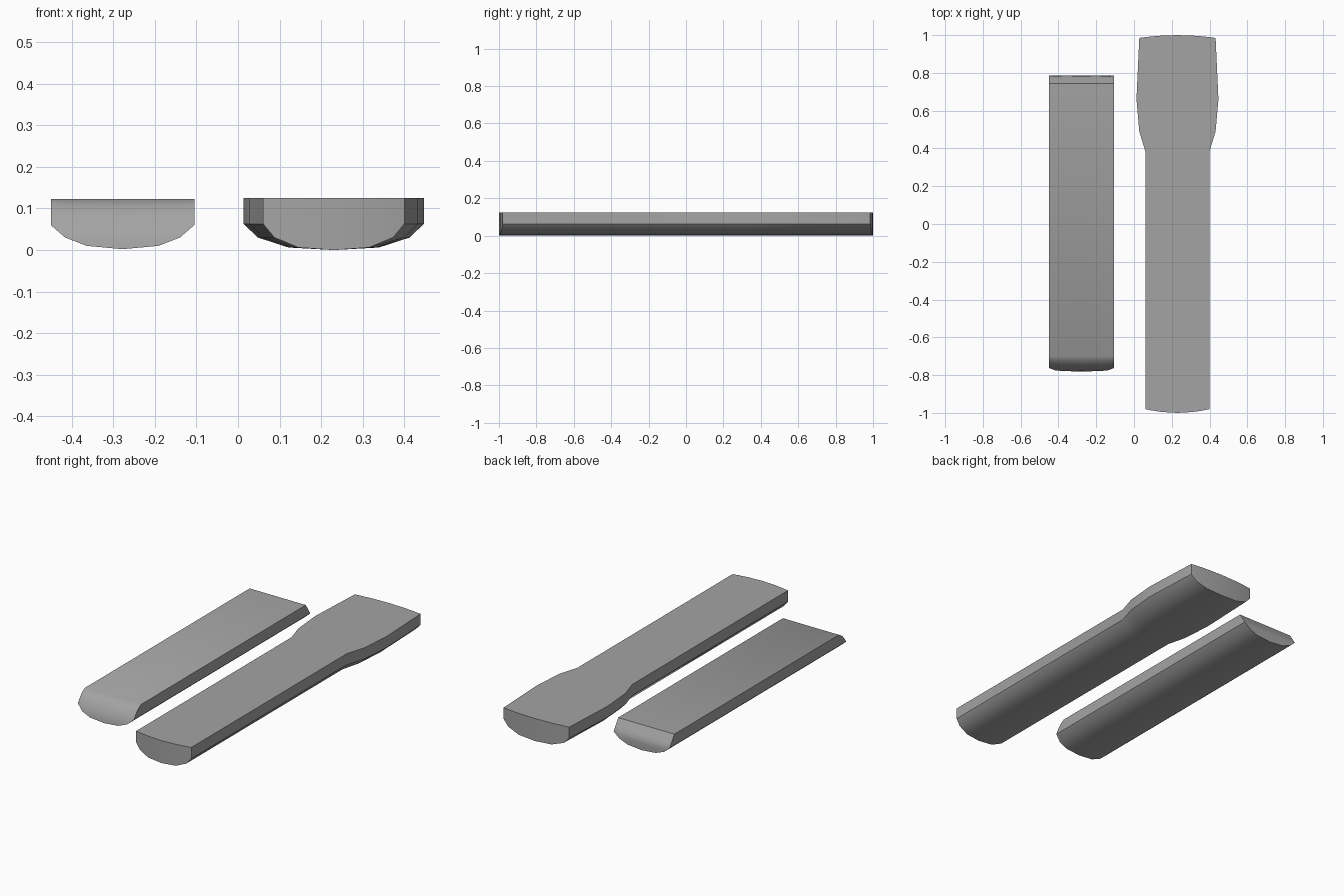
import bpy, bmesh, math

cube = bpy.data.objects.get("Cube")
if cube:
    bpy.data.objects.remove(cube, do_unlink=True)

grey = bpy.data.materials.new("plain_grey")
grey.use_nodes = True
COLOR = (0.37, 0.37, 0.37, 1)
grey.diffuse_color = COLOR
grey.node_tree.nodes["Principled BSDF"].inputs["Base Color"].default_value = COLOR


def loft(name, centre, half_profile, top, rows, stations):
    """Sweep a flat-topped, round-bellied section along y.
    half_profile: (u, bottom z) from centre to edge; stations: (y rule, half width)."""
    profile = [(-u, z) for u, z in reversed(half_profile[1:])] + half_profile
    cols = len(profile) - 1
    bm = bmesh.new()
    grids = []
    for y_rule, width in stations:
        grid = []
        for u, low in profile:
            column = []
            for r in range(rows + 1):
                z = low + (top - low) * r / rows
                column.append(bm.verts.new((centre + u * width, y_rule(u, z), z)))
            grid.append(column)
        grids.append(grid)

    # End caps
    for grid in (grids[0], grids[-1]):
        for c in range(cols):
            for r in range(rows):
                bm.faces.new((grid[c][r], grid[c + 1][r], grid[c + 1][r + 1], grid[c][r + 1]))

    # Belly, sides and top
    ring = [(c, 0) for c in range(cols)] + [(cols, r) for r in range(rows)]
    ring += [(c, rows) for c in range(cols, 0, -1)] + [(0, r) for r in range(rows, 0, -1)]
    for a, b in zip(grids, grids[1:]):
        for (c, r), (d, s) in zip(ring, ring[1:] + ring[:1]):
            bm.faces.new((a[c][r], a[d][s], b[d][s], b[c][r]))

    bmesh.ops.delete(bm, geom=[v for v in bm.verts if not v.link_faces], context='VERTS')
    bmesh.ops.recalc_face_normals(bm, faces=bm.faces)
    mesh = bpy.data.meshes.new(name)
    bm.to_mesh(mesh)
    bm.free()
    mesh.materials.append(grey)
    obj = bpy.data.objects.new(name, mesh)
    bpy.context.collection.objects.link(obj)
    bpy.ops.object.select_all(action='DESELECT')
    obj.select_set(True)
    bpy.context.view_layer.objects.active = obj
    bpy.ops.object.shade_smooth_by_angle(angle=math.radians(35))


def bowed(y, bulge=0.0):
    """Station bowed outwards across the width."""
    return lambda u, z: y + bulge * (1 - u * u)


# Straight bar: rounded nose at the front, bevelled top at the back
BAR_TOP = 0.122


def nose(u, z):
    s = min(z / BAR_TOP, 1)
    return -0.70 - 0.08 * max(1 - s ** 1.8, 0) ** 0.75


def bevelled_back(u, z):
    return 0.785 - 0.04 * max(0, (z - 0.06) / (BAR_TOP - 0.06))


loft("straight_bar", -0.2775, [(0, 0.002), (0.5, 0.01), (0.8, 0.03), (1, 0.06)],
     BAR_TOP, 6, [(nose, 0.1725), (bevelled_back, 0.1725)])

# Long bar with a flared head at the back
loft("flared_bar", 0.23, [(0, 0), (0.5, 0.006), (0.84, 0.03), (1, 0.063)],
     0.125, 1,
     [(bowed(-0.98, -0.02), 0.17), (bowed(0.385), 0.17), (bowed(0.49), 0.202),
      (bowed(0.66), 0.217), (bowed(0.985, 0.015), 0.202)])
